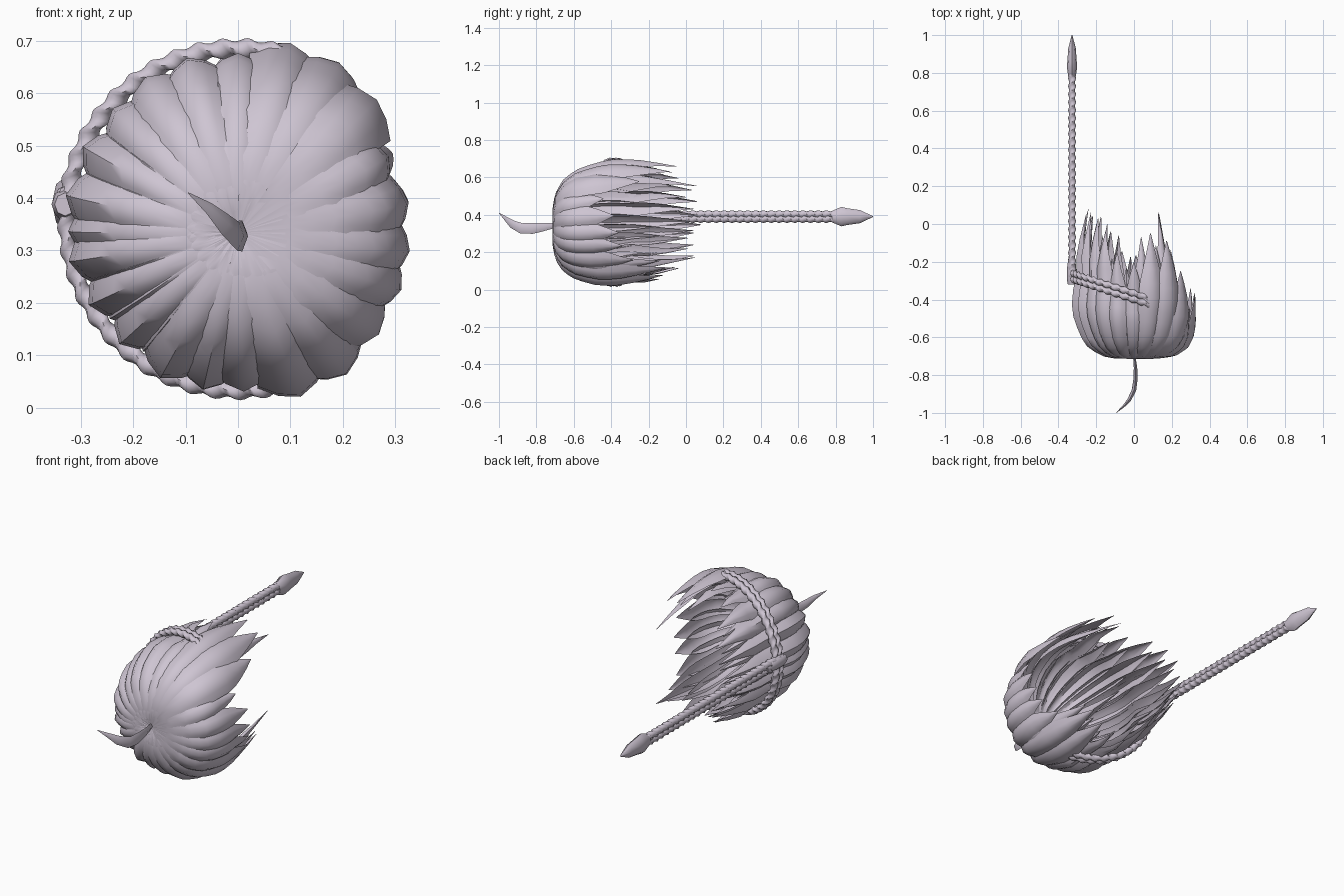
import bpy, math, random
from mathutils import Vector

random.seed(4)
cube = bpy.data.objects.get("Cube")
if cube:
    bpy.data.objects.remove(cube)

mat = bpy.data.materials.new("pale lavender")
mat.use_nodes = True
COLOR = (0.62, 0.56, 0.65, 1)
mat.diffuse_color = COLOR
mat.node_tree.nodes["Principled BSDF"].inputs["Base Color"].default_value = COLOR

CENTRE_Z = 0.355


def make_object(name, verts, faces, angle=50):
    mesh = bpy.data.meshes.new(name)
    mesh.from_pydata(verts, [], faces)
    mesh.materials.append(mat)
    mesh.validate()
    obj = bpy.data.objects.new(name, mesh)
    bpy.context.collection.objects.link(obj)
    bpy.ops.object.select_all(action='DESELECT')
    obj.select_set(True)
    bpy.context.view_layer.objects.active = obj
    bpy.ops.object.shade_smooth_by_angle(angle=math.radians(angle))


def grid_faces(rows, cols, wrap=False):
    faces = []
    for i in range(rows - 1):
        for j in range(cols if wrap else cols - 1):
            k = (j + 1) % cols
            faces.append((i * cols + j, i * cols + k, (i + 1) * cols + k, (i + 1) * cols + j))
    return faces


# Head profile: (radius, y) from crown to nape
PROFILE = [(0.0, -0.70), (0.08, -0.715), (0.16, -0.70), (0.23, -0.655), (0.28, -0.59),
           (0.32, -0.49), (0.338, -0.38), (0.335, -0.25), (0.315, -0.1), (0.28, 0.1)]


def profile_path(end_y, steps):
    """Evenly spaced points along the profile, cut at end_y."""
    pts = []
    for a, b in zip(PROFILE, PROFILE[1:]):
        for k in range(20):
            p = Vector(a).lerp(Vector(b), k / 20)
            if p.y > end_y:
                break
            pts.append(p)
    return [pts[round(i * (len(pts) - 1) / steps)] for i in range(steps + 1)]


def band_y(x):
    """Where the head braid lies for a given x."""
    return -0.275 - 0.33 * (x + 0.33)


def lock(name, degrees, end_y, half_width, offset=0.0, flare=0.0):
    """Tapered hair lock with a raised spine, following the head, cinched under the braid."""
    steps = 14
    verts = []
    lean = math.cos(math.radians(degrees - 25))
    face = max(0, math.cos(math.radians(degrees)))
    bulge = 0.034 - 0.01 * lean
    for i, p in enumerate(profile_path(end_y, steps)):
        t = i / steps
        w = 1.0 if t < 0.72 else max(0.03, 1 - ((t - 0.72) / 0.28) ** 1.6)
        base = p.x * (0.93 + 0.06 * lean) + 0.045 * face * math.sin(math.pi * min(t * 1.2, 1))
        if 75 < degrees < 290:
            gap = (p.y - band_y(p.x * math.cos(math.radians(degrees)))) / 0.09
            base -= 0.028 * math.exp(-gap * gap)
        for s in (1, 0.5, 0, -0.5, -1):
            ang = math.radians(degrees + half_width * w * s)
            r = base + min(1, t * 3) * (offset + bulge * (1 - abs(s) ** 1.4) * w) + flare * max(0, t - 0.6)
            verts.append((r * math.cos(ang), p.y, CENTRE_Z - 0.02 * (1 - t) + r * math.sin(ang)))
    make_object(name, verts, grid_faces(steps + 1, 5))


# Outer locks: (direction in degrees, tip position in y)
OUTER = [(-9, -0.36), (7, -0.38), (24, -0.44), (42, -0.25), (58, -0.08), (74, -0.04), (90, -0.2),
         (107, -0.15), (122, -0.03), (137, 0.03), (153, 0.07), (170, 0.06), (182, 0.08), (192, 0.05),
         (208, 0.05), (225, 0.04), (243, -0.03), (258, -0.14), (272, -0.16), (290, -0.12),
         (306, -0.1), (322, -0.28), (338, -0.34)]
for n, (deg, tip) in enumerate(OUTER):
    lock(f"outer_lock_{n + 1}", deg, tip, random.uniform(10.5, 13.5), random.uniform(-0.008, 0.004),
         0.06 if 50 < deg < 100 or deg == 258 else 0)

# Under layer fills the gaps between outer locks
for n in range(4, 21):
    deg, tip = OUTER[n]
    lock(f"under_lock_{n + 1}", deg + 8, tip - 0.03, 10, -0.025)

# Long side locks framing the face
lock("upper_side_lock", 57, 0.07, 9, -0.045)
lock("lower_side_lock", 306, 0.06, 9, -0.045)


def sweep(name, path, sizes, ref, twist=0.0, sides=8):
    """Elliptical tube along a path; twist makes it look like a cord."""
    path = [Vector(p) for p in path]
    verts = []
    for i, p in enumerate(path):
        tangent = (path[min(i + 1, len(path) - 1)] - path[max(i - 1, 0)]).normalized()
        u = (Vector(ref) - tangent * tangent.dot(Vector(ref))).normalized()
        v = tangent.cross(u)
        a, b = sizes[i]
        for j in range(sides):
            # Undo the twist on the vertex angle so the quads stay straight
            th = 2 * math.pi * j / sides - twist * i
            x, y = a * math.cos(th), b * math.sin(th)
            c, s = math.cos(twist * i), math.sin(twist * i)
            verts.append(p + u * (x * c - y * s) + v * (x * s + y * c))
    faces = grid_faces(len(path), sides, True)
    last = (len(path) - 1) * sides
    faces += [tuple(range(sides))[::-1], tuple(range(last, last + sides))]
    make_object(name, verts, faces, 60)


# Double cord wrapped around the back of the head
for side in (-1, 1):
    path = []
    for i in range(161):
        ang = math.radians(75 + 213 * i / 160)
        r = 0.326
        x = r * math.cos(ang)
        path.append((x, band_y(x) + side * 0.016, 0.36 + r * math.sin(ang)))
    sweep(f"head_braid_{1 if side < 0 else 2}", path, [(0.02, 0.013)] * 161, (0, 1, 0), math.pi / 6)

# Hanging double braid
for side in (-1, 1):
    path = [(-0.328, -0.3 + 1.12 * i / 160, 0.39 + side * 0.013) for i in range(161)]
    sweep(f"tail_braid_{1 if side < 0 else 2}", path, [(0.021, 0.015)] * 161, (0, 0, 1), math.pi / 6)

# Gathered knot at the top of the braid and tuft at its end
sweep("braid_knot", [(-0.33, y, 0.388) for y in (-0.32, -0.29, -0.23, -0.17)],
      [(0.022, 0.02), (0.03, 0.026), (0.03, 0.024), (0.02, 0.016)], (0, 0, 1))
sweep("braid_tuft", [(-0.328, y, 0.39) for y in (0.78, 0.83, 0.86, 0.93, 1.0)],
      [(0.03, 0.02), (0.052, 0.027), (0.045, 0.025), (0.035, 0.02), (0.002, 0.002)], (0, 0, 1))

# Loose curl standing up from the crown
sweep("crown_curl", [(0, -0.69, 0.345), (0.008, -0.76, 0.335), (0.008, -0.82, 0.327), (0, -0.88, 0.327),
                     (-0.025, -0.93, 0.35), (-0.055, -0.965, 0.38), (-0.095, -1.0, 0.41)],
      [(0.012, 0.006), (0.022, 0.009), (0.029, 0.011), (0.028, 0.012), (0.022, 0.01),
       (0.012, 0.006), (0.001, 0.001)], (0, 0, 1), sides=4)
